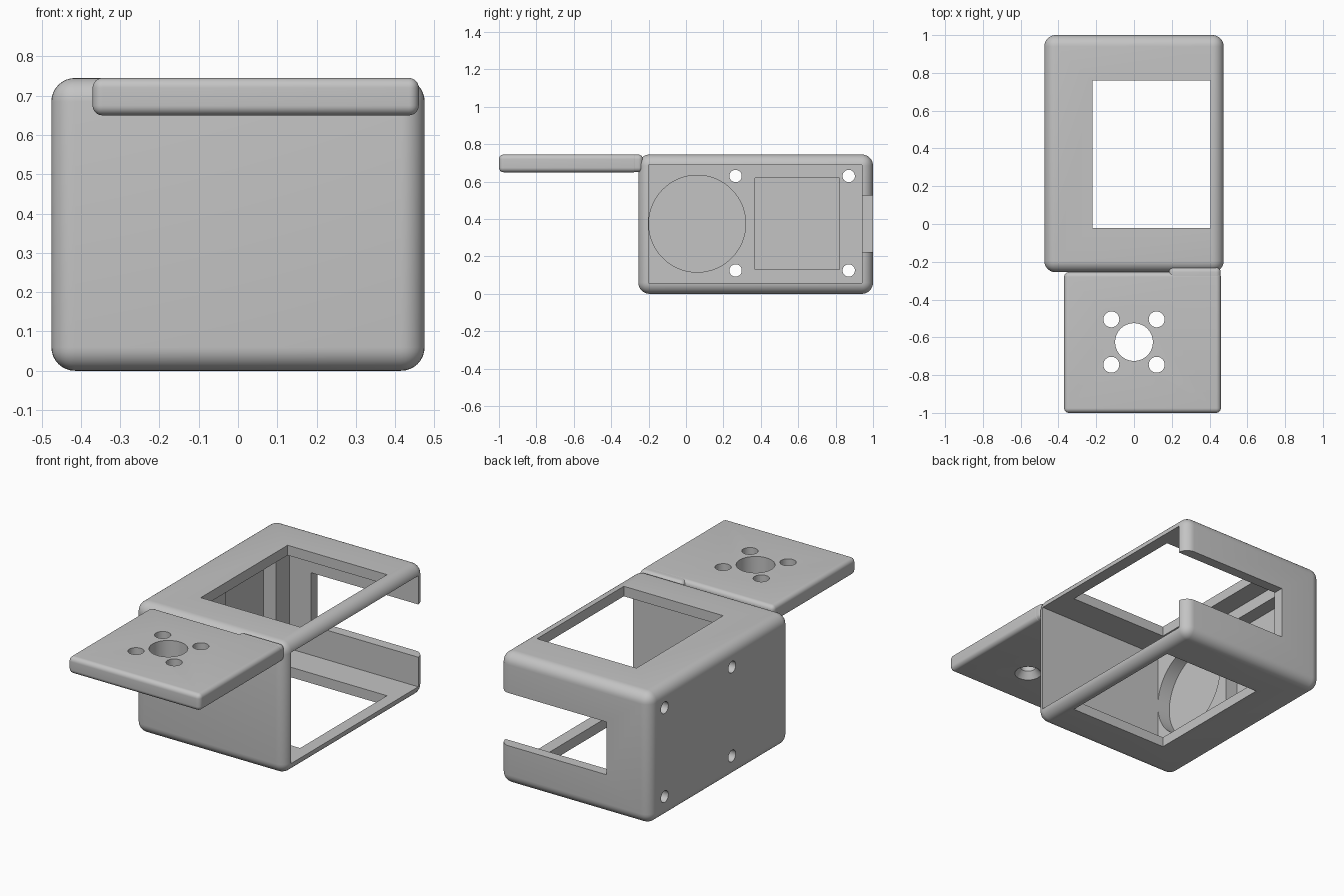
import bpy, bmesh, math
from mathutils import Matrix, Vector

if "Cube" in bpy.data.objects:
    bpy.data.objects.remove(bpy.data.objects["Cube"])

grey = bpy.data.materials.new("light_grey")
grey.diffuse_color = (0.55, 0.55, 0.55, 1)
grey.use_nodes = True
grey.node_tree.nodes["Principled BSDF"].inputs["Base Color"].default_value = grey.diffuse_color


def finish(bm, name):
    bmesh.ops.recalc_face_normals(bm, faces=bm.faces)
    mesh = bpy.data.meshes.new(name)
    bm.to_mesh(mesh)
    bm.free()
    mesh.materials.append(grey)
    ob = bpy.data.objects.new(name, mesh)
    bpy.context.collection.objects.link(ob)
    return ob


def box(name, lo, hi, radius=0.0):
    """Box between two corners, optionally with all edges rounded."""
    lo, hi = Vector(lo), Vector(hi)
    bm = bmesh.new()
    bmesh.ops.create_cube(bm, size=1, matrix=Matrix.Translation((lo + hi) / 2)
                          @ Matrix.Diagonal((*(hi - lo), 1)))
    if radius:
        bmesh.ops.bevel(bm, geom=bm.edges[:], offset=radius, segments=8,
                        profile=0.5, affect='EDGES')
    return finish(bm, name)


def cone(centre, r1, r2, depth, axis='Z', sides=64):
    bm = bmesh.new()
    turn = Matrix.Rotation(math.pi / 2, 4, 'Y') if axis == 'X' else Matrix()
    bmesh.ops.create_cone(bm, cap_ends=True, segments=sides, radius1=r1, radius2=r2,
                          depth=depth, matrix=Matrix.Translation(centre) @ turn)
    return finish(bm, "cutter")


def cut(ob, cutters):
    """Subtract each cutter in turn, then remove it."""
    bpy.context.view_layer.objects.active = ob
    for c in cutters:
        c.hide_render = True
        m = ob.modifiers.new("cut", 'BOOLEAN')
        m.operation, m.solver, m.object = 'DIFFERENCE', 'EXACT', c
        bpy.ops.object.modifier_apply(modifier=m.name)
        bpy.data.objects.remove(c)


def smooth(ob):
    bpy.ops.object.select_all(action='DESELECT')
    ob.select_set(True)
    bpy.context.view_layer.objects.active = ob
    bpy.ops.object.shade_smooth_by_angle(angle=math.radians(30))


# Housing: rounded box, hollow and open on the right
housing = box("housing", (-0.475, -0.255, 0), (0.475, 1.0, 0.745), 0.06)
cutters = [
    box("cutter", (-0.335, -0.2, 0.057), (0.6, 0.941, 0.688)),    # cavity
    box("cutter", (-0.22, -0.02, -0.2), (0.405, 0.76, 1.0)),      # top and bottom windows
    box("cutter", (-0.2, 0.85, 0.225), (0.6, 1.2, 0.525)),        # slot in back wall
    box("cutter", (-0.415, 0.37, 0.13), (-0.1, 0.82, 0.62)),      # square pocket
    cone((-0.2575, 0.06, 0.375), 0.259, 0.259, 0.315, 'X', 96),   # round pocket
]
# Screw holes through the left wall
cutters += [cone((-0.4, y, z), 0.033, 0.033, 0.4, 'X', 40)
            for y in (0.265, 0.87) for z in (0.125, 0.63)]
cut(housing, cutters)

# Mounting plate with a central hole and four countersunk screw holes
plate = box("mounting_plate", (-0.37, -1.0, 0.65), (0.46, -0.255, 0.745), 0.025)
holes = [cone((0, -0.625, 0.7), 0.1, 0.1, 0.4)]
for x in (-0.12, 0.12):
    for y in (-0.745, -0.505):
        holes.append(cone((x, y, 0.7), 0.042, 0.042, 0.4, sides=40))
        holes.append(cone((x, y, 0.668), 0.075, 0.04, 0.045, sides=40))
cut(plate, holes)

# Tab joining the plate to the housing
tab = box("plate_tab", (0.185, -0.31, 0.651), (0.459, -0.23, 0.7445), 0.025)

for part in (housing, plate, tab):
    smooth(part)
